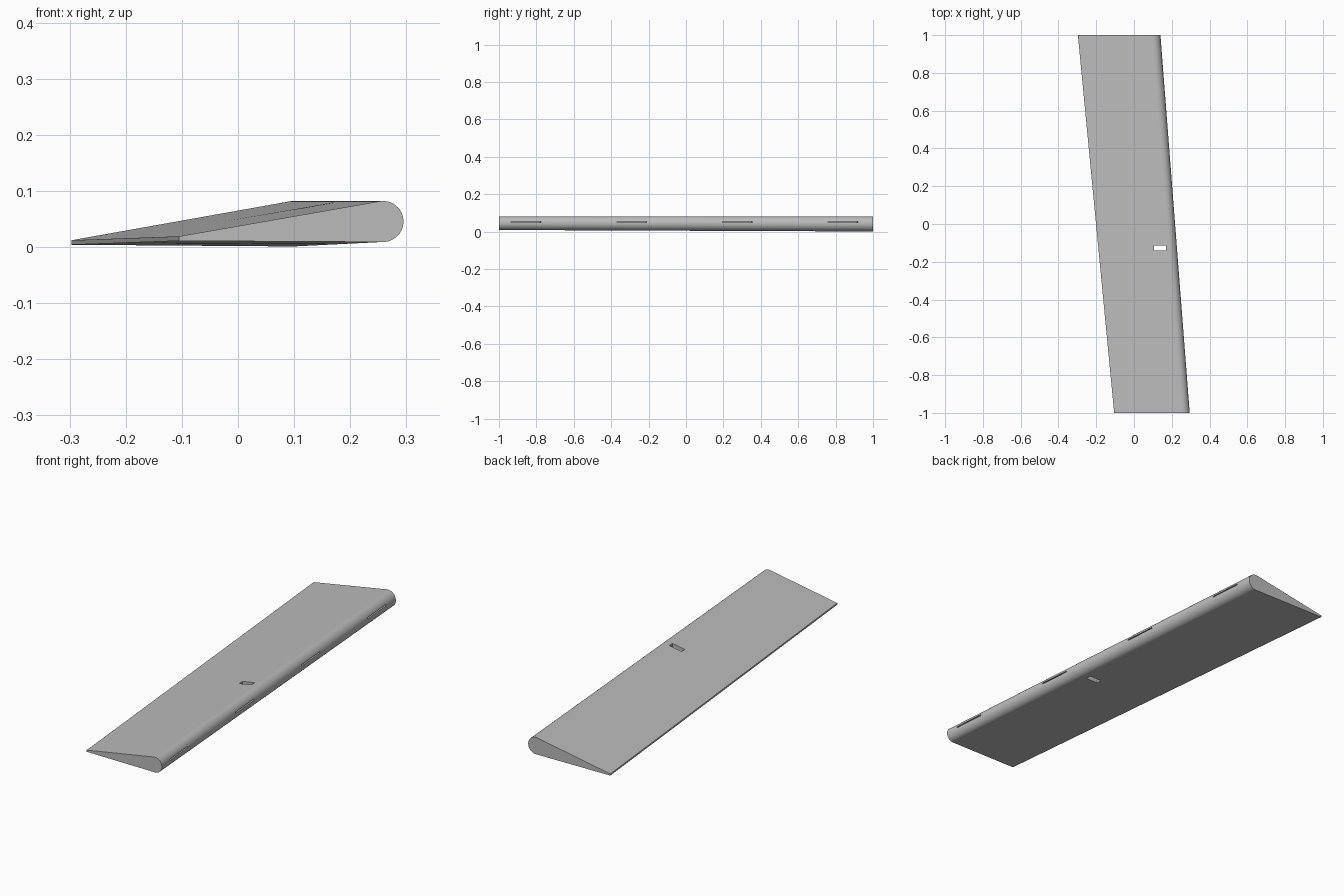
import bpy, bmesh, math
from mathutils import Vector, Matrix

cube = bpy.data.objects.get("Cube")
if cube:
    bpy.data.objects.remove(cube, do_unlink=True)

grey = bpy.data.materials.new("matte_grey")
grey.use_nodes = True
colour = (0.5, 0.5, 0.5, 1)
grey.diffuse_color = colour
grey.node_tree.nodes["Principled BSDF"].inputs["Base Color"].default_value = colour

# Sweep and taper: values at the front end (y = -1) and back end (y = 1)
SEAM = 0.05
SWEEP = math.atan2(0.155, 2)


def at(y, front, back):
    return front + (back - front) * (y + 1) / 2


def lead_x(y):
    return at(y, 0.295, 0.14)


def section(y, steps=24):
    """Wedge section with a round nose and a blunt trailing edge."""
    r = at(y, 0.0365, 0.0405)
    cx, cz = lead_x(y) - r, 0.082 - r
    tail_x = at(y, -0.105, -0.297)
    tail_z = at(y, 0.011, 0.004)
    pts = [(tail_x, tail_z), (tail_x, tail_z + 0.008)]
    for i in range(steps + 1):
        a = math.radians(100 - 190 * i / steps)
        pts.append((cx + r * math.cos(a), cz + r * math.sin(a)))
    return [Vector((x, y, z)) for x, z in pts]


def new_object(name, bm):
    bmesh.ops.recalc_face_normals(bm, faces=bm.faces)
    mesh = bpy.data.meshes.new(name)
    bm.to_mesh(mesh)
    bm.free()
    mesh.materials.append(grey)
    obj = bpy.data.objects.new(name, mesh)
    bpy.context.collection.objects.link(obj)
    return obj


def panel(name, y0, y1):
    bm = bmesh.new()
    a, b = ([bm.verts.new(p) for p in section(y)] for y in (y0, y1))
    n = len(a)
    for i in range(n):
        j = (i + 1) % n
        bm.faces.new((a[i], a[j], b[j], b[i]))
    bm.faces.new(a)
    bm.faces.new(b[::-1])
    return new_object(name, bm)


def box_cutter(name, centre, size, turn=0):
    bm = bmesh.new()
    bmesh.ops.create_cube(bm, size=1, matrix=Matrix.Translation(centre)
                          @ Matrix.Rotation(turn, 4, 'Z')
                          @ Matrix.Diagonal((*size, 1)))
    obj = new_object(name, bm)
    obj.hide_render = True
    return obj


def cut(obj, cutters):
    for c in cutters:
        mod = obj.modifiers.new("cut", 'BOOLEAN')
        mod.operation = 'DIFFERENCE'
        mod.solver = 'EXACT'
        mod.object = c
    graph = bpy.context.evaluated_depsgraph_get()
    result = bpy.data.meshes.new_from_object(obj.evaluated_get(graph))
    obj.modifiers.clear()
    obj.data = result
    for c in cutters:
        bpy.data.objects.remove(c, do_unlink=True)


def hinge_slot(y):
    return box_cutter("slot_cutter", (lead_x(y), y, 0.051),
                      (0.12, 0.16, 0.006), SWEEP)


# Two panels meeting at the seam
front_panel = panel("front_panel", -1, SEAM)
back_panel = panel("back_panel", SEAM, 1)

# Hinge slots in the round leading edge, and the horn opening right through
opening = box_cutter("opening_cutter", (0.1375, -0.128, 0.05), (0.065, 0.026, 0.3))
cut(front_panel, [hinge_slot(-0.855), hinge_slot(-0.29), opening])
cut(back_panel, [hinge_slot(0.275), hinge_slot(0.84)])

# Smooth nose, sharp edges elsewhere
for obj in (front_panel, back_panel):
    bpy.ops.object.select_all(action='DESELECT')
    obj.select_set(True)
    bpy.context.view_layer.objects.active = obj
    bpy.ops.object.shade_smooth_by_angle(angle=math.radians(30))
